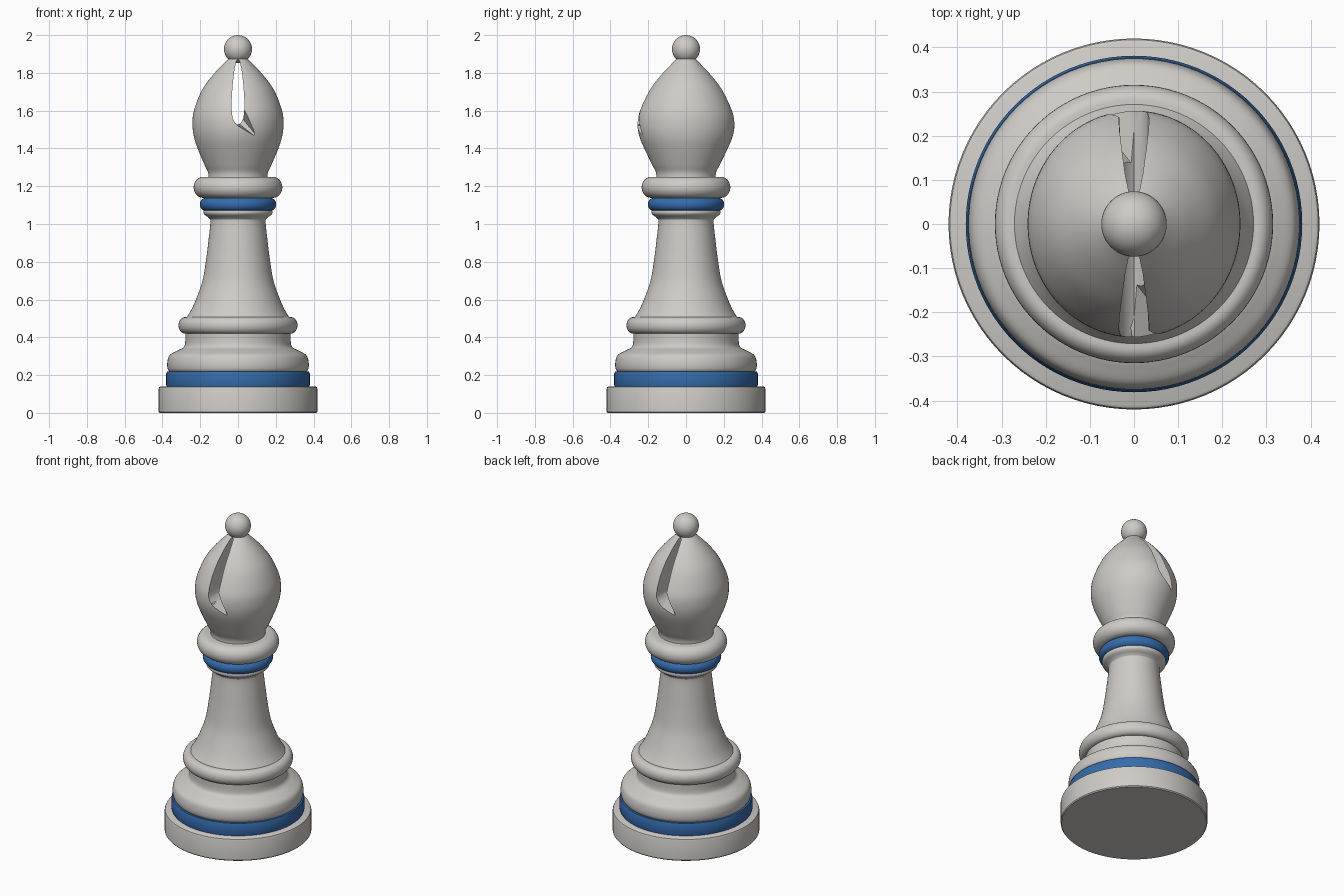
import bpy, bmesh, math
from mathutils import Vector

if "Cube" in bpy.data.objects:
    bpy.data.objects.remove(bpy.data.objects["Cube"])

SEG = 96

def material(name, rgb):
    m = bpy.data.materials.new(name)
    m.diffuse_color = (*rgb, 1)
    m.use_nodes = True
    m.node_tree.nodes["Principled BSDF"].inputs["Base Color"].default_value = m.diffuse_color
    return m

GREY = material("warm_grey", (0.62, 0.60, 0.57))
BLUE = material("blue", (0.035, 0.15, 0.42))

def finish(name, bm, mat, angle=35):
    bmesh.ops.recalc_face_normals(bm, faces=bm.faces)
    me = bpy.data.meshes.new(name)
    bm.to_mesh(me)
    bm.free()
    ob = bpy.data.objects.new(name, me)
    bpy.context.collection.objects.link(ob)
    if mat:
        me.materials.append(mat)
    me.shade_smooth()
    me.set_sharp_from_angle(angle=math.radians(angle))
    return ob

def smooth_path(pts, n=6):
    """Catmull-Rom curve through (radius, z) points."""
    p = [Vector(q) for q in pts]
    p = [2 * p[0] - p[1]] + p + [2 * p[-1] - p[-2]]
    out = []
    for i in range(1, len(p) - 2):
        a, b, c, d = p[i - 1:i + 3]
        for k in range(n):
            t = k / n
            out.append(0.5 * (2 * b + (c - a) * t + (2 * a - 5 * b + 4 * c - d) * t * t
                              + (3 * b - a - 3 * c + d) * t ** 3))
    return [tuple(v) for v in out] + [tuple(pts[-1])]

def lathe(profile):
    """Closed turned solid from (radius, z) points, bottom to top."""
    bm = bmesh.new()
    rings = [[bm.verts.new((r * math.cos(2 * math.pi * i / SEG),
                            r * math.sin(2 * math.pi * i / SEG), z)) for i in range(SEG)]
             for r, z in profile]
    for a, b in zip(rings, rings[1:]):
        for i in range(SEG):
            j = (i + 1) % SEG
            bm.faces.new((a[i], a[j], b[j], b[i]))
    bm.faces.new(rings[0])
    bm.faces.new(rings[-1])
    return bm

def rounded(r, z0, z1, bulge):
    """Profile of a disc whose rim swells outward by bulge."""
    mid, h = (z0 + z1) / 2, (z1 - z0) / 2
    return [(r - bulge + bulge * math.cos(a), mid + h * math.sin(a))
            for a in [math.radians(-90 + 180 * k / 14) for k in range(15)]]

# Base and lower mouldings
finish("base_disc", lathe([(0.415, 0), (0.42, 0.006), (0.42, 0.128), (0.417, 0.136), (0.41, 0.14)]), GREY)
finish("base_blue_band", lathe([(0.376, 0.135), (0.381, 0.15), (0.381, 0.205), (0.376, 0.218)]), BLUE)
finish("lower_moulding", lathe(smooth_path([(0.362, 0.215), (0.373, 0.235), (0.374, 0.27), (0.362, 0.305),
                                            (0.325, 0.328), (0.292, 0.345), (0.28, 0.37),
                                            (0.279, 0.43)])), GREY)
finish("waist_ring", lathe(rounded(0.315, 0.42, 0.507, 0.035)), GREY)

# Stem with flared collar
finish("stem", lathe(smooth_path([(0.275, 0.50), (0.248, 0.545), (0.221, 0.605), (0.188, 0.70), (0.169, 0.81),
                                  (0.156, 0.915), (0.146, 1.01), (0.152, 1.03), (0.175, 1.047),
                                  (0.183, 1.06), (0.18, 1.08)])), GREY)
finish("collar_blue_ring", lathe(rounded(0.202, 1.07, 1.138, 0.03)), BLUE)
finish("collar_ring", lathe(rounded(0.235, 1.138, 1.25, 0.052)), GREY)

# Head, slightly deeper than wide around the slot
bm = lathe(smooth_path([(0.158, 1.22), (0.158, 1.27), (0.178, 1.315), (0.21, 1.39), (0.233, 1.46), (0.241, 1.53),
                        (0.232, 1.605), (0.19, 1.71), (0.132, 1.79), (0.075, 1.85),
                        (0.042, 1.885), (0.036, 1.91)]))
for v in bm.verts:
    v.co.y *= 1 + 0.065 * math.exp(-((v.co.z - 1.53) / 0.16) ** 2)
head = finish("head", bm, GREY)

# Lens-shaped slot cutter running front to back
outline = [(0, 1.525), (0.016, 1.537), (0.029, 1.56), (0.034, 1.61), (0.033, 1.67), (0.028, 1.74),
           (0.02, 1.81), (0.01, 1.86), (0, 1.877)]
outline += [(-x, z) for x, z in outline[-2:0:-1]]
bm = bmesh.new()
f = bm.faces.new([bm.verts.new((x, -0.4, z)) for x, z in outline])
ext = bmesh.ops.extrude_face_region(bm, geom=[f])
bmesh.ops.translate(bm, verts=[g for g in ext["geom"] if isinstance(g, bmesh.types.BMVert)], vec=(0, 0.8, 0))
cutters = [finish("slot_cutter", bm, None)]

# Tapering tail at the foot of the slot, on both sides
for s in (-1, 1):
    bm = bmesh.new()
    for x, y, z in [(-0.022, 0.13, 1.56), (0.022, 0.13, 1.56), (0, 0.13, 1.535),
                    (-0.03, 0.28, 1.57), (0.037, 0.28, 1.62), (0.065, 0.28, 1.51),
                    (0.12, 0.28, 1.44), (0.0, 0.28, 1.517)]:
        bm.verts.new((-s * x, s * y, z))
    bmesh.ops.convex_hull(bm, input=bm.verts)
    cutters.append(finish("tail_cutter", bm, None))

for c in cutters:
    c.hide_render = True
    mod = head.modifiers.new("cut", 'BOOLEAN')
    mod.operation, mod.solver, mod.object = 'DIFFERENCE', 'EXACT', c

# Bake the cuts and remove the helpers
bpy.context.view_layer.update()
dg = bpy.context.evaluated_depsgraph_get()
baked = bpy.data.meshes.new_from_object(head.evaluated_get(dg))
head.modifiers.clear()
head.data = baked
baked.materials.clear()
baked.materials.append(GREY)
for p in baked.polygons:
    p.material_index = 0
baked.shade_smooth()
baked.set_sharp_from_angle(angle=math.radians(30))
for c in cutters:
    bpy.data.objects.remove(c)

# Finial ball
bm = bmesh.new()
bmesh.ops.create_uvsphere(bm, u_segments=48, v_segments=24, radius=0.074)
bmesh.ops.translate(bm, verts=bm.verts, vec=(0, 0, 1.926))
finish("finial_ball", bm, GREY)
